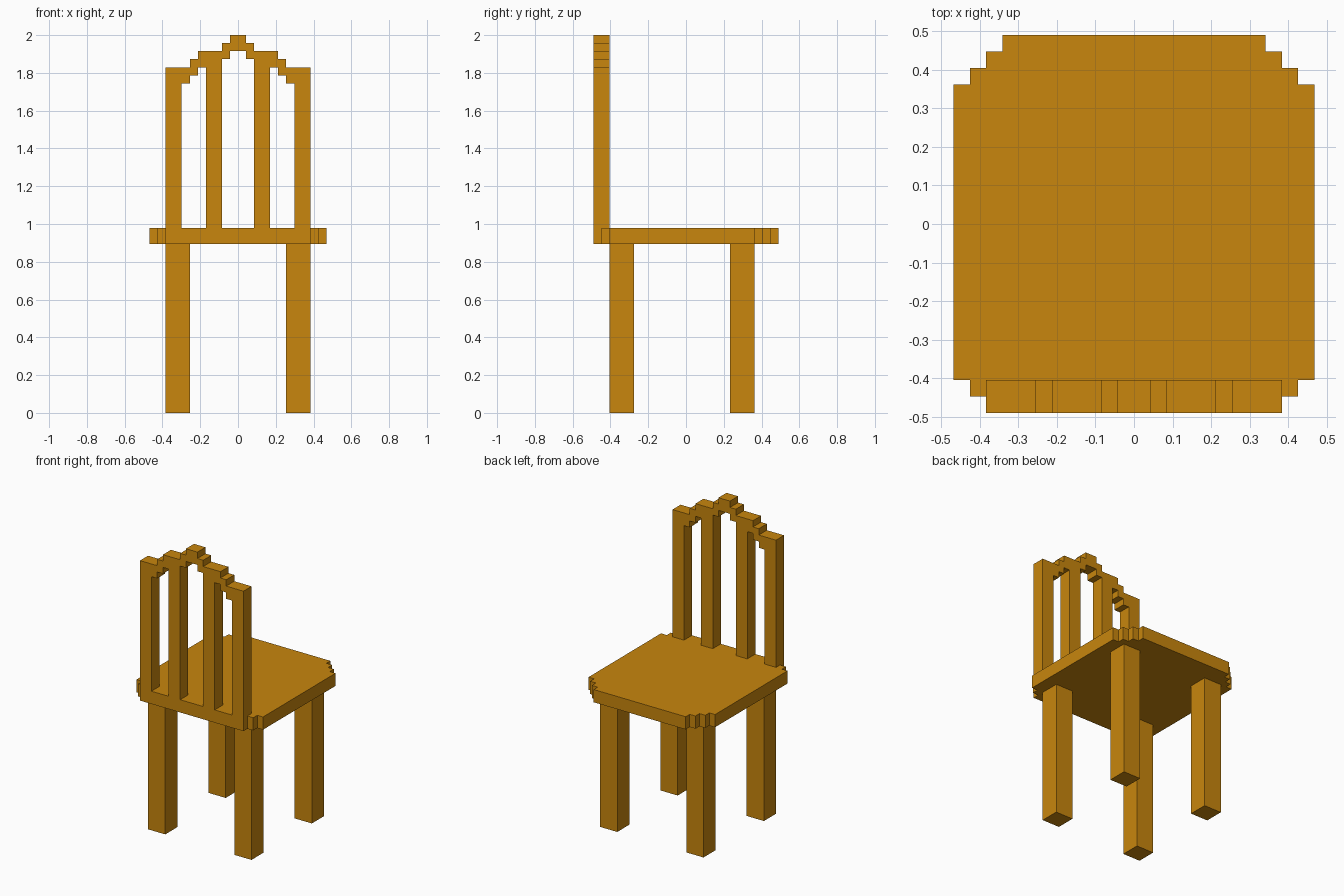
import bpy, bmesh
from mathutils import Vector

if "Cube" in bpy.data.objects:
    bpy.data.objects.remove(bpy.data.objects["Cube"])

U = 2 / 47  # one block of the stepped design

wood = bpy.data.materials.new("golden wood")
wood.diffuse_color = (0.578, 0.238, 0.004, 1)
wood.use_nodes = True
wood.node_tree.nodes["Principled BSDF"].inputs["Base Color"].default_value = wood.diffuse_color


def prism(name, outline, direction):
    """Extrude a closed outline (in blocks) along a direction (in blocks)."""
    bm = bmesh.new()
    face = bm.faces.new([bm.verts.new(Vector(p) * U) for p in outline])
    ext = bmesh.ops.extrude_face_region(bm, geom=[face])["geom"]
    moved = [g for g in ext if isinstance(g, bmesh.types.BMVert)]
    bmesh.ops.translate(bm, verts=moved, vec=Vector(direction) * U)
    bmesh.ops.recalc_face_normals(bm, faces=bm.faces)
    mesh = bpy.data.meshes.new(name)
    bm.to_mesh(mesh)
    bm.free()
    mesh.materials.append(wood)
    ob = bpy.data.objects.new(name, mesh)
    bpy.context.collection.objects.link(ob)
    return ob


def mirrored(half):
    """Close a right-hand half outline with its mirror image in x."""
    return half + [(-x, z) for x, z in reversed(half)]


# Seat: slab with stepped corners
seat = [(9, -11.5), (9, -10.5), (10, -10.5), (10, -9.5), (11, -9.5),
        (11, 8.5), (10, 8.5), (10, 9.5), (9, 9.5), (9, 10.5),
        (8, 10.5), (8, 11.5)]
prism("seat", [(x, y, 21) for x, y in mirrored(seat)], (0, 0, 2))

# Four square legs
for row, y in (("front", -9.5), ("rear", 5.5)):
    for side, x in (("left", -9), ("right", 6)):
        prism(f"{row}_{side}_leg",
              [(x, y, 0), (x + 3, y, 0), (x + 3, y + 3, 0), (x, y + 3, 0)],
              (0, 0, 21))

# Backrest: stepped arch, outer posts and inner slats as one comb outline
under = [(1, 45), (1, 44), (2, 44), (2, 23), (4, 23), (4, 43), (5, 43),
         (5, 42), (6, 42), (6, 41), (7, 41), (7, 23), (9, 23)]
over = [(9, 43), (6, 43), (6, 44), (5, 44), (5, 45), (2, 45), (2, 46),
        (1, 46), (1, 47)]
prism("backrest", [(x, -11.5, z) for x, z in mirrored(under + over)], (0, 2, 0))
